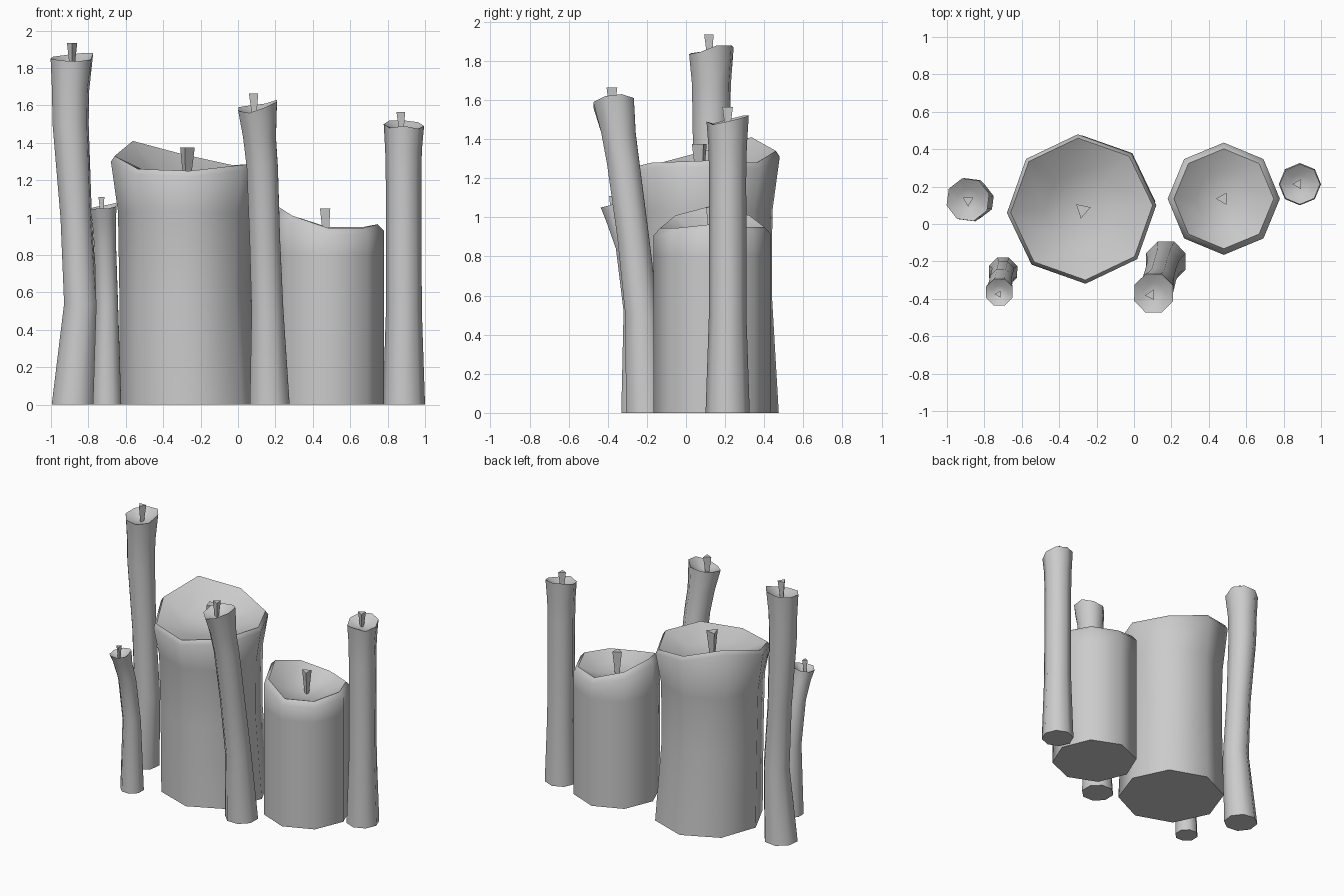
import bpy, bmesh
from math import sin, cos, pi, radians

if "Cube" in bpy.data.objects:
    bpy.data.objects.remove(bpy.data.objects["Cube"])

SIDES = 8


def add_object(name, bm):
    bmesh.ops.recalc_face_normals(bm, faces=bm.faces)
    mesh = bpy.data.meshes.new(name)
    bm.to_mesh(mesh)
    bm.free()
    obj = bpy.data.objects.new(name, mesh)
    bpy.context.collection.objects.link(obj)
    return obj


def ring(bm, x, y, r, turn, heights):
    """Octagon with one height per corner."""
    return [bm.verts.new((x + r * cos(turn + i * 2 * pi / SIDES),
                          y + r * sin(turn + i * 2 * pi / SIDES), z))
            for i, z in enumerate(heights)]


def candle(name, path, rim, rim_heights, shoulder, turn, pool_z):
    """Octagonal body along path (x, y, z, r), uneven rim, melted hollow on top."""
    bm = bmesh.new()
    turn = radians(turn)
    rings = [ring(bm, x, y, r, turn, [z] * SIDES) for x, y, z, r in path]
    x, y, r = rim
    drop, ratio = shoulder
    if drop:                                    # rounded shoulder below the rim
        rings.append(ring(bm, x, y, r, turn, [z - drop for z in rim_heights]))
    rings.append(ring(bm, x, y, r * ratio, turn, rim_heights))
    rings.append(ring(bm, x, y, r * 0.5, turn,  # hollow
                      [pool_z + 0.3 * (z - pool_z) for z in rim_heights]))
    for a, b in zip(rings, rings[1:]):
        for i in range(SIDES):
            j = (i + 1) % SIDES
            bm.faces.new((a[i], a[j], b[j], b[i]))
    middle = bm.verts.new((x, y, pool_z))
    for i in range(SIDES):
        bm.faces.new((rings[-1][i], rings[-1][(i + 1) % SIDES], middle))
    bm.faces.new(rings[0][::-1])
    obj = add_object(name, bm)
    bpy.ops.object.select_all(action='DESELECT')
    obj.select_set(True)
    bpy.context.view_layer.objects.active = obj
    bpy.ops.object.shade_smooth_by_angle(angle=radians(62))


def wick(name, x, y, z0, z1, r, turn):
    """Three-sided wick, wider at the top."""
    bm = bmesh.new()
    rows = [[bm.verts.new((x + rr * cos(radians(turn + k * 120)),
                           y + rr * sin(radians(turn + k * 120)), z)) for k in range(3)]
            for rr, z in ((r * 0.45, z0), (r, z1))]
    for k in range(3):
        j = (k + 1) % 3
        bm.faces.new((rows[0][k], rows[0][j], rows[1][j], rows[1][k]))
    bm.faces.new(rows[0][::-1])
    bm.faces.new(rows[1])
    add_object(name, bm)


# Wide pillar candles
candle("large_pillar_candle",
       [(-0.26, 0.10, 0, 0.375), (-0.28, 0.085, 0.6, 0.355), (-0.28, 0.08, 1.03, 0.362)],
       (-0.28, 0.08, 0.40),
       [1.29, 1.28, 1.34, 1.41, 1.33, 1.26, 1.25, 1.28],
       (0.03, 0.95), 3, 1.19)
wick("large_pillar_wick", -0.275, 0.075, 1.18, 1.375, 0.046, 18)

candle("medium_pillar_candle",
       [(0.48, 0.135, 0, 0.30), (0.48, 0.135, 0.8, 0.30)],
       (0.48, 0.135, 0.30),
       [0.965, 0.95, 0.95, 1.01, 1.06, 1.01, 0.945, 0.945],
       (0.035, 0.89), 0, 0.88)
wick("medium_pillar_wick", 0.475, 0.135, 0.87, 1.05, 0.037, 180)

# Slim taper candles
candle("tall_left_taper",
       [(-0.88, 0.13, 0, 0.12), (-0.84, 0.125, 0.54, 0.093),
        (-0.865, 0.125, 1.0, 0.087), (-0.895, 0.13, 1.5, 0.10), (-0.895, 0.13, 1.68, 0.103)],
       (-0.888, 0.13, 0.118),
       [1.88, 1.88, 1.87, 1.86, 1.85, 1.84, 1.835, 1.845], (0, 1), 15, 1.81)
wick("tall_left_wick", -0.887, 0.125, 1.80, 1.935, 0.032, 270)

candle("short_left_taper",
       [(-0.70, -0.255, 0, 0.082), (-0.70, -0.26, 0.52, 0.064),
        (-0.71, -0.30, 0.84, 0.063), (-0.716, -0.345, 0.98, 0.068)],
       (-0.72, -0.365, 0.077),
       [1.08, 1.07, 1.06, 1.05, 1.04, 1.05, 1.05, 1.06], (0, 1), 22, 1.02)
wick("short_left_wick", -0.725, -0.375, 1.01, 1.11, 0.021, 60)

candle("front_taper",
       [(0.17, -0.20, 0, 0.115), (0.158, -0.225, 0.5, 0.092),
        (0.143, -0.27, 0.9, 0.088), (0.13, -0.32, 1.27, 0.09), (0.115, -0.345, 1.43, 0.095)],
       (0.105, -0.37, 0.112),
       [1.63, 1.61, 1.60, 1.59, 1.57, 1.56, 1.59, 1.62], (0, 1), 22, 1.55)
wick("front_wick", 0.09, -0.38, 1.54, 1.665, 0.032, 65)

candle("right_taper",
       [(0.887, 0.213, 0, 0.113), (0.887, 0.213, 0.5, 0.096),
        (0.885, 0.213, 1.2, 0.095), (0.885, 0.213, 1.36, 0.098)],
       (0.887, 0.213, 0.108),
       [1.49, 1.51, 1.52, 1.52, 1.50, 1.48, 1.49, 1.475], (0, 1), 0, 1.46)
wick("right_wick", 0.878, 0.213, 1.45, 1.565, 0.031, 180)
